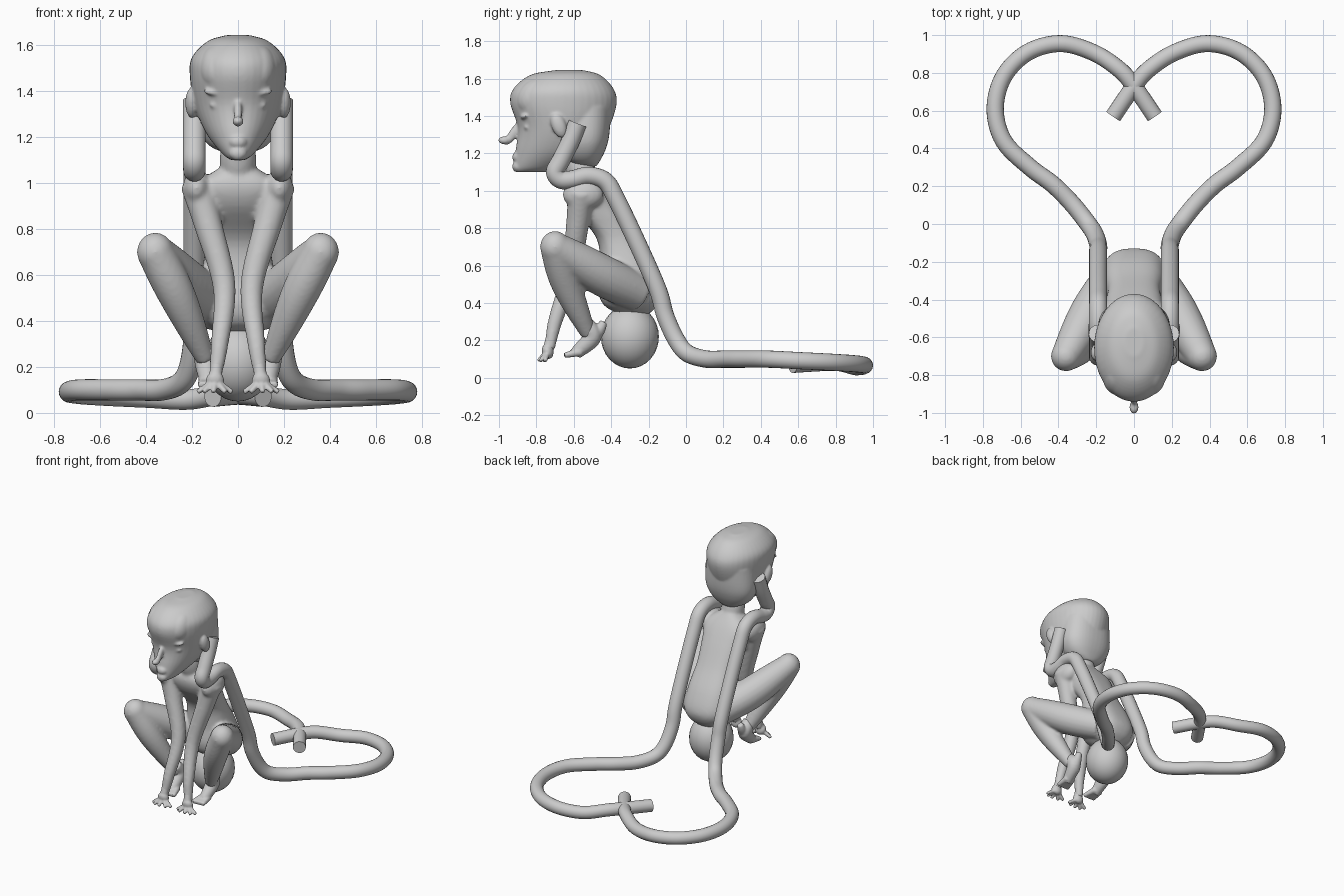
import bpy, bmesh, math
from mathutils import Vector, Matrix

cube = bpy.data.objects.get("Cube")
if cube:
    bpy.data.objects.remove(cube)

grey = (.6, .6, .6, 1)
clay = bpy.data.materials.new("clay_grey")
clay.use_nodes = True
clay.diffuse_color = grey
clay.node_tree.nodes["Principled BSDF"].inputs["Base Color"].default_value = grey


def circle(sides):
    return [math.tau * k / sides for k in range(sides)]


def bridge(bm, rings):
    """Skin a list of point rings and cap both ends."""
    loops = [[bm.verts.new(point) for point in ring] for ring in rings]
    count = len(loops[0])
    for low, high in zip(loops, loops[1:]):
        for i in range(count):
            j = (i + 1) % count
            bm.faces.new((low[i], low[j], high[j], high[i]))
    bm.faces.new(loops[0][::-1])
    bm.faces.new(loops[-1])


def spline(points, steps):
    """Smooth a list of equal-length tuples with a Catmull-Rom curve."""
    v = [Vector(point) for point in points]
    v = [v[0] * 2 - v[1]] + v + [v[-1] * 2 - v[-2]]
    path = []
    for i in range(1, len(v) - 2):
        a, b, c, d = v[i - 1:i + 3]
        for step in range(steps):
            t = step / steps
            path.append((2 * b + (c - a) * t + (2 * a - 5 * b + 4 * c - d) * t ** 2
                         + (3 * b - a - 3 * c + d) * t ** 3) / 2)
    return path + [v[-2]]


def tube(bm, points, start, end, bulge=0, sides=20):
    """Mirrored pair of round limbs, tapering from start to end radius."""
    path = spline(points, 7)
    last = len(path) - 1
    normal, rings = None, []
    for i, centre in enumerate(path):
        along = (path[min(i + 1, last)] - path[max(i - 1, 0)]).normalized()
        normal = normal or along.orthogonal()
        normal = (normal - along * normal.dot(along)).normalized()
        side = along.cross(normal)
        t = i / last
        radius = start + (end - start) * t + bulge * math.sin(math.pi * t)
        rings.append([centre + radius * (normal * math.cos(a) + side * math.sin(a)) for a in circle(sides)])
    bridge(bm, rings)
    bridge(bm, [[Vector((-p.x, p.y, p.z)) for p in reversed(ring)] for ring in rings])


def blob(bm, centre, size, tilt=0):
    """Ellipsoid tilted about x, mirrored when it is off the middle."""
    x, y, z = centre
    for place in {x, -x}:
        matrix = (Matrix.Translation((place, y, z)) @ Matrix.Rotation(math.radians(tilt), 4, 'X')
                  @ Matrix.Diagonal((*size, 1)))
        bmesh.ops.create_uvsphere(bm, u_segments=24, v_segments=16, radius=1, matrix=matrix)


def loft(bm, sections, power=1):
    """Stack of superellipses given as (z, front y, back y, half width)."""
    def rounded(value):
        return math.copysign(abs(value) ** power, value)
    rings = []
    for z, front, back, half in spline(sections, 5):
        middle, depth = (front + back) / 2, (back - front) / 2
        rings.append([(half * rounded(math.cos(a)), middle + depth * rounded(math.sin(a)), z)
                      for a in circle(40)])
    bridge(bm, rings)


def finish(bm, name, voxel=0, relax=0):
    """Turn the bmesh into a smooth object, fused into one skin if a voxel size is given."""
    bmesh.ops.recalc_face_normals(bm, faces=bm.faces[:])
    mesh = bpy.data.meshes.new(name)
    bm.to_mesh(mesh)
    bm.free()
    mesh.materials.append(clay)
    part = bpy.data.objects.new(name, mesh)
    bpy.context.collection.objects.link(part)
    if voxel:
        fuse = part.modifiers.new("fuse", 'REMESH')
        fuse.mode, fuse.voxel_size, fuse.use_smooth_shade = 'VOXEL', voxel, True
        soft = part.modifiers.new("soften", 'SMOOTH')
        soft.factor, soft.iterations = .5, relax
    bpy.ops.object.select_all(action='DESELECT')
    part.select_set(True)
    bpy.context.view_layer.objects.active = part
    bpy.ops.object.shade_smooth_by_angle(angle=math.radians(40))


# Torso and neck
body = bmesh.new()
loft(body, [(.34, -.36, -.2, .07), (.39, -.44, -.15, .14), (.47, -.47, -.13, .17), (.6, -.46, -.18, .16),
            (.75, -.48, -.27, .14), (.9, -.6, -.35, .16), (1, -.63, -.41, .17), (1.08, -.59, -.47, .06)], power=.75)
blob(body, (0, -.56, 1.1), (.08, .08, .15), tilt=15)

# Arms reaching down to the hands
blob(body, (.18, -.55, .98), (.06, .11, .08))
tube(body, [(.18, -.56, 1), (.13, -.58, .82), (.06, -.62, .55), (.08, -.7, .3), (.1, -.73, .15)], .073, .027)

# Folded legs
knee = (.36, -.7, .7)
blob(body, knee, (.08, .08, .085))
tube(body, [(.09, -.25, .45), (.23, -.47, .56), knee], .1, .08, bulge=.02)
tube(body, [knee, (.26, -.64, .5), (.14, -.52, .23)], .08, .04, bulge=.02)
finish(body, "body", voxel=.01, relax=8)

# Hands with spread fingers
hands = bmesh.new()
palm = Vector((.1, -.74, .14))
blob(hands, palm, (.04, .03, .04), tilt=20)
tube(hands, [(.09, -.72, .23), palm], .025, .03)
for angle in (-70, -35, 5, 40, 75):
    turn = math.radians(angle)
    reach = Vector((.08 * math.sin(turn), -.05 * math.cos(turn), -.05))
    tube(hands, [palm + reach * .2, palm + reach], .016, .011, sides=10)
finish(hands, "hands", voxel=.006, relax=3)

# Feet on tiptoe
feet = bmesh.new()
tube(feet, [(.15, -.54, .29), (.14, -.5, .22), (.13, -.59, .13)], .044, .034, bulge=.01)
tube(feet, [(.14, -.44, .3), (.14, -.46, .26), (.13, -.51, .19)], .02, .04)
for toe in range(5):
    spread = .02 * (toe - 2)
    tube(feet, [(.13 + spread / 2, -.56, .14), (.12 + spread, -.65, .12)], .024, .015, sides=10)
finish(feet, "feet", voxel=.006, relax=6)

# Head
head = bmesh.new()
loft(head, [(1.1, -.92, -.74, .03), (1.13, -.92, -.66, .07), (1.22, -.91, -.48, .14), (1.34, -.9, -.41, .19),
            (1.47, -.94, -.37, .21), (1.55, -.92, -.39, .2), (1.62, -.83, -.46, .13), (1.645, -.7, -.55, .05)])

# Nose, mouth, chin, eyelids and brows
blob(head, (0, -.92, 1.31), (.018, .025, .08), tilt=-35)
blob(head, (0, -.97, 1.27), (.025, .035, .022))
blob(head, (0, -.9, 1.18), (.04, .03, .03))
blob(head, (0, -.9, 1.13), (.04, .03, .03))
blob(head, (.08, -.85, 1.34), (.045, .02, .016))
blob(head, (.08, -.86, 1.4), (.07, .03, .018), tilt=20)

# Hair at the nape, parted fringe and ears
loft(head, [(1.13, -.57, -.48, .05), (1.16, -.63, -.46, .12), (1.22, -.66, -.43, .17),
            (1.3, -.68, -.41, .19), (1.45, -.7, -.4, .18)], power=.85)
blob(head, (.09, -.79, 1.5), (.08, .12, .1), tilt=30)
blob(head, (.2, -.68, 1.35), (.03, .04, .07), tilt=20)
finish(head, "head", voxel=.007, relax=8)

# Long hair ropes over the shoulders, crossing on the ground as a heart
ropes = bmesh.new()
drape = [(-.58, 1.36), (-.62, 1.26), (-.67, 1.16), (-.7, 1.1), (-.67, 1.06), (-.61, 1.06), (-.52, 1.08),
         (-.43, 1.05), (-.37, .95), (-.26, .72), (-.15, .47), (-.11, .33)]
path = [(.19, y, z) for y, z in drape]
path += [(.21, -.05, .2), (.25, .01, .13), (.33, .11, .1), (.43, .21, .1), (.55, .3, .1)]
for step in range(6):
    turn = math.radians(30 * step - 30)
    path.append((.39 + .345 * math.cos(turn), .61 + .345 * math.sin(turn), .1 - step / 120))
path += [(.08, .82, .08), (0, .73, .08), (-.11, .57, .07)]
tube(ropes, path, .05, .044)
finish(ropes, "hair_ropes")

# Ball seat
ball = bmesh.new()
blob(ball, (0, -.3, .22), (.15, .155, .17))
finish(ball, "ball_seat")
